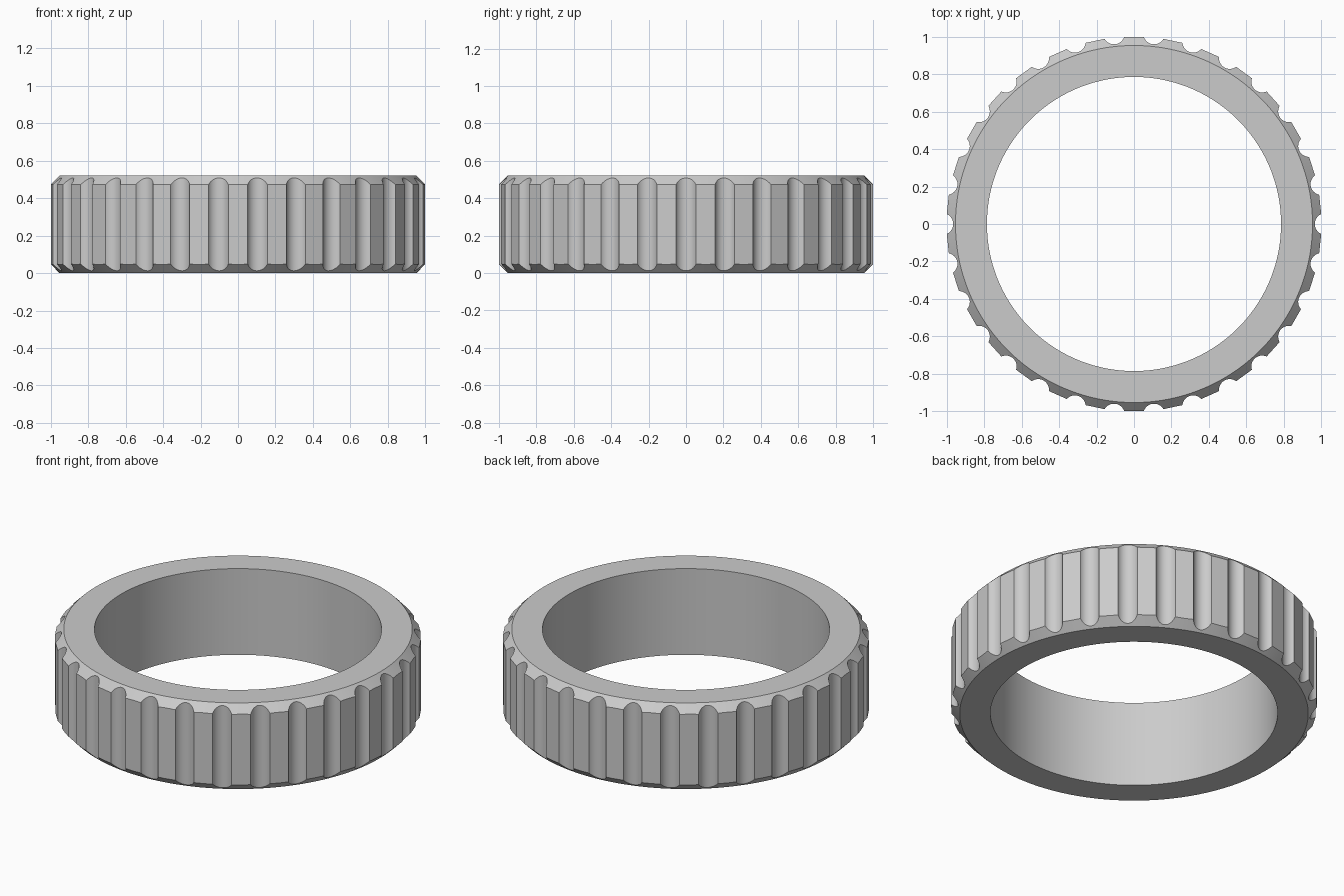
import bpy
import bmesh
from math import cos, sin, pi, asin, atan2, hypot, radians

cube = bpy.data.objects.get("Cube")
if cube:
    bpy.data.objects.remove(cube, do_unlink=True)

# Main dimensions
HEIGHT = 0.52
INNER_R = 0.785
RIM_R = 0.953        # outer edge of the flat top and bottom
GRIPS = 30           # grooves around the ring
HALF_WIDTH = 0.053   # half of a groove opening
GROOVE_R = 0.058
GROOVE_FLOOR = 0.965
GROOVE_STEPS = 12
LAND_STEPS = 4
PITCH = 2 * pi / GRIPS


def sector_outline():
    """One groove centred on +x, followed by the flat land after it."""
    centre = GROOVE_FLOOR + GROOVE_R
    sweep = asin(HALF_WIDTH / GROOVE_R)
    points = []
    for i in range(GROOVE_STEPS + 1):
        a = -sweep + 2 * sweep * i / GROOVE_STEPS
        points.append((centre - GROOVE_R * cos(a), GROOVE_R * sin(a)))
    x0, y0 = points[-1]
    fx, fy = points[0]
    x1 = fx * cos(PITCH) - fy * sin(PITCH)
    y1 = fx * sin(PITCH) + fy * cos(PITCH)
    for i in range(1, LAND_STEPS):
        t = i / LAND_STEPS
        points.append((x0 + (x1 - x0) * t, y0 + (y1 - y0) * t))
    return points


# Full outline in polar form: radius and angle
outline = [(hypot(x, y), atan2(y, x) + k * PITCH)
           for k in range(GRIPS) for x, y in sector_outline()]


def section(r):
    """Radius and height loop of the ring, with 45 degree chamfers."""
    cut = max(r - RIM_R, 0)
    return [(INNER_R, 0), (RIM_R, 0), (r, cut),
            (r, HEIGHT - cut), (RIM_R, HEIGHT), (INNER_R, HEIGHT)]


# Grooved ring: loft the section around the outline
bm = bmesh.new()
loops = [[bm.verts.new((sr * cos(a), sr * sin(a), z)) for sr, z in section(r)]
         for r, a in outline]
for i, here in enumerate(loops):
    after = loops[(i + 1) % len(loops)]
    for j in range(len(here)):
        n = (j + 1) % len(here)
        bm.faces.new((here[j], after[j], after[n], here[n]))
bmesh.ops.recalc_face_normals(bm, faces=bm.faces)
mesh = bpy.data.meshes.new("grip_ring")
bm.to_mesh(mesh)
bm.free()
ring = bpy.data.objects.new("grip_ring", mesh)
bpy.context.collection.objects.link(ring)

# Plain grey material
grey = bpy.data.materials.new("light_grey")
grey.use_nodes = True
colour = (0.6, 0.6, 0.6, 1)
grey.diffuse_color = colour
grey.node_tree.nodes["Principled BSDF"].inputs["Base Color"].default_value = colour
mesh.materials.append(grey)

# Smooth curved walls, keep crisp edges
bpy.ops.object.select_all(action="DESELECT")
ring.select_set(True)
bpy.context.view_layer.objects.active = ring
bpy.ops.object.shade_smooth_by_angle(angle=radians(25))
